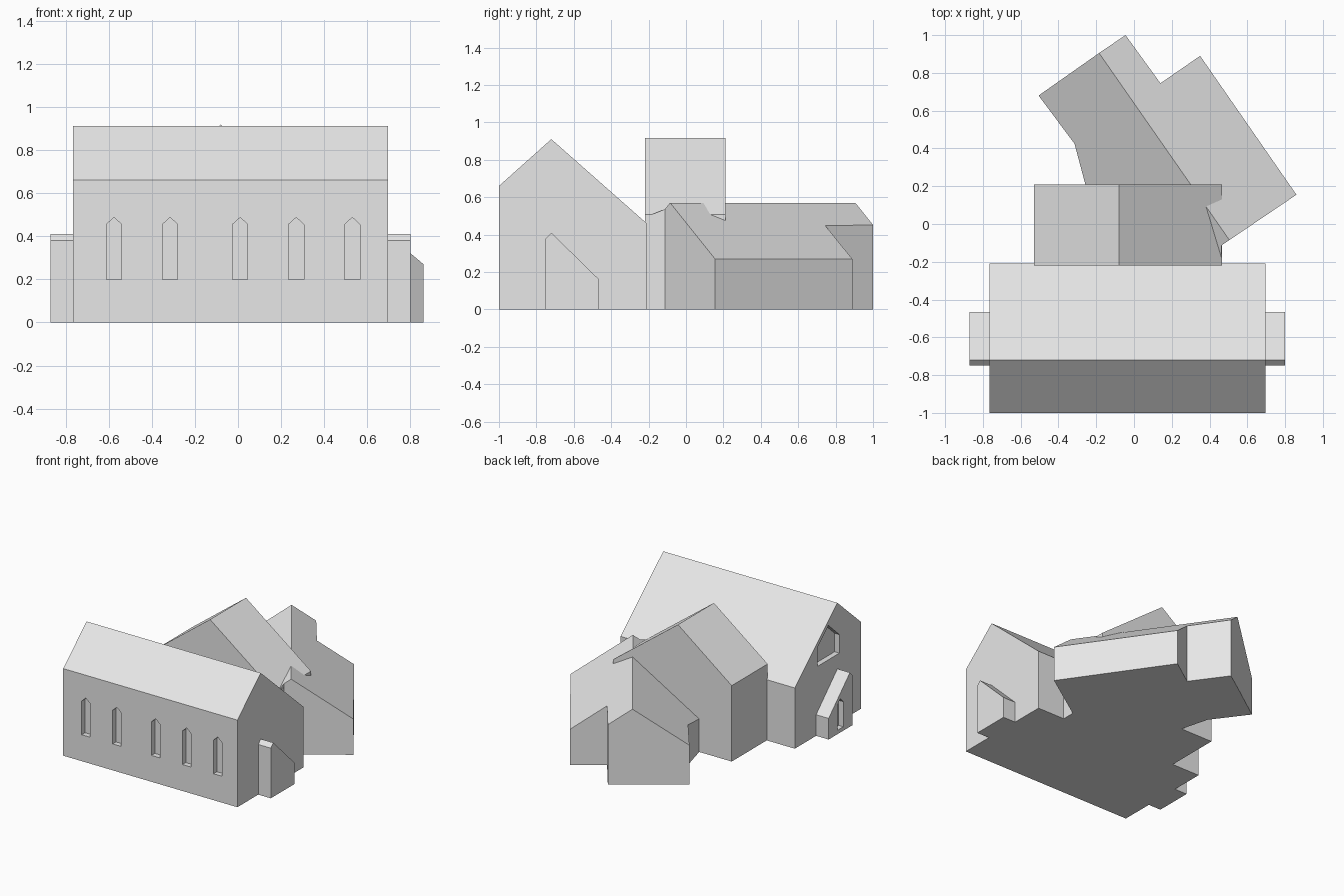
import bpy, bmesh
from mathutils import Vector

if "Cube" in bpy.data.objects:
    bpy.data.objects.remove(bpy.data.objects["Cube"])

stone = bpy.data.materials.new("pale_grey_stone")
stone.diffuse_color = (0.8, 0.8, 0.8, 1)
stone.use_nodes = True
stone.node_tree.nodes["Principled BSDF"].inputs["Base Color"].default_value = stone.diffuse_color


def finish(bm, name):
    bmesh.ops.recalc_face_normals(bm, faces=bm.faces)
    mesh = bpy.data.meshes.new(name)
    bm.to_mesh(mesh)
    bm.free()
    ob = bpy.data.objects.new(name, mesh)
    bpy.context.collection.objects.link(ob)
    mesh.materials.append(stone)
    return ob


def prism(name, profile, axis, lo, hi):
    """Extrude a (horizontal, z) profile along x or y."""
    bm = bmesh.new()
    place = (lambda h, z: (lo, h, z)) if axis == 'x' else (lambda h, z: (h, lo, z))
    face = bm.faces.new([bm.verts.new(place(h, z)) for h, z in profile])
    moved = bmesh.ops.extrude_face_region(bm, geom=[face])['geom']
    step = Vector((hi - lo, 0, 0)) if axis == 'x' else Vector((0, hi - lo, 0))
    bmesh.ops.translate(bm, vec=step, verts=[v for v in moved if isinstance(v, bmesh.types.BMVert)])
    return finish(bm, name)


def pointed(mid, half, base, spring, peak):
    return [(mid - half, base), (mid + half, base), (mid + half, spring),
            (mid, peak), (mid - half, spring)]


def cut(target, cutter):
    cutter.hide_render = True
    cutter.hide_viewport = True
    mod = target.modifiers.new(cutter.name, 'BOOLEAN')
    mod.operation = 'DIFFERENCE'
    mod.solver = 'EXACT'
    mod.object = cutter


# Nave with uneven gable
nave = prism("nave", [(-1, 0), (-0.21, 0), (-0.21, 0.46), (-0.72, 0.91), (-1, 0.66)],
             'x', -0.765, 0.695)

# Pointed window recesses along the front, and one in the left gable
for i, x in enumerate((-0.575, -0.315, 0.01, 0.27, 0.53)):
    cut(nave, prism(f"window_cutter_{i}", pointed(x, 0.035, 0.2, 0.455, 0.487), 'y', -1.1, -0.96))
cut(nave, prism("gable_window_cutter", pointed(-0.612, 0.132, 0.52, 0.66, 0.78), 'x', -0.9, -0.725))

# Lean porches at both ends, the left one with a doorway recess
porch = [(-0.75, 0), (-0.465, 0), (-0.465, 0.16), (-0.72, 0.41), (-0.75, 0.38)]
left_porch = prism("left_porch", porch, 'x', -0.87, -0.765)
prism("right_porch", porch, 'x', 0.695, 0.80)
cut(left_porch, prism("door_cutter", pointed(-0.605, 0.035, 0.03, 0.22, 0.255), 'x', -0.95, -0.83))

# Cross block with its ridge running front to back
prism("cross_block", [(-0.53, 0), (0.465, 0), (0.465, 0.507), (-0.08, 0.917), (-0.53, 0.575)],
      'y', -0.22, 0.21)

# Angled hall: a floor plan whose wall tops follow the two roof slopes
ridge_start, ridge_end = (0.505, -0.085), (-0.185, 0.905)
right_plan = [ridge_start, (0.86, 0.155), (0.35, 0.89), (0.14, 0.745), (-0.045, 1.0), ridge_end]
left_plan = [ridge_end, (-0.505, 0.68), (-0.315, 0.425), (-0.255, 0.2), (0.0, -0.18),
             (0.464, -0.18), (0.464, -0.113), ridge_start]
start = Vector(ridge_start)
along = (Vector(ridge_end) - start).normalized()


def roof_z(p):
    d = Vector(p) - start
    return 0.57 - 0.7 * abs(d.x * along.y - d.y * along.x)


bm = bmesh.new()
outline = right_plan + left_plan[1:-1]
low = {p: bm.verts.new((*p, 0)) for p in outline}
top = {p: bm.verts.new((*p, roof_z(p))) for p in outline}
for plan in (right_plan, left_plan):
    bm.faces.new([top[p] for p in plan])
    bm.faces.new([low[p] for p in reversed(plan)])
for a, b in zip(outline, outline[1:] + outline[:1]):
    bm.faces.new((low[a], low[b], top[b], top[a]))
finish(bm, "angled_hall")
